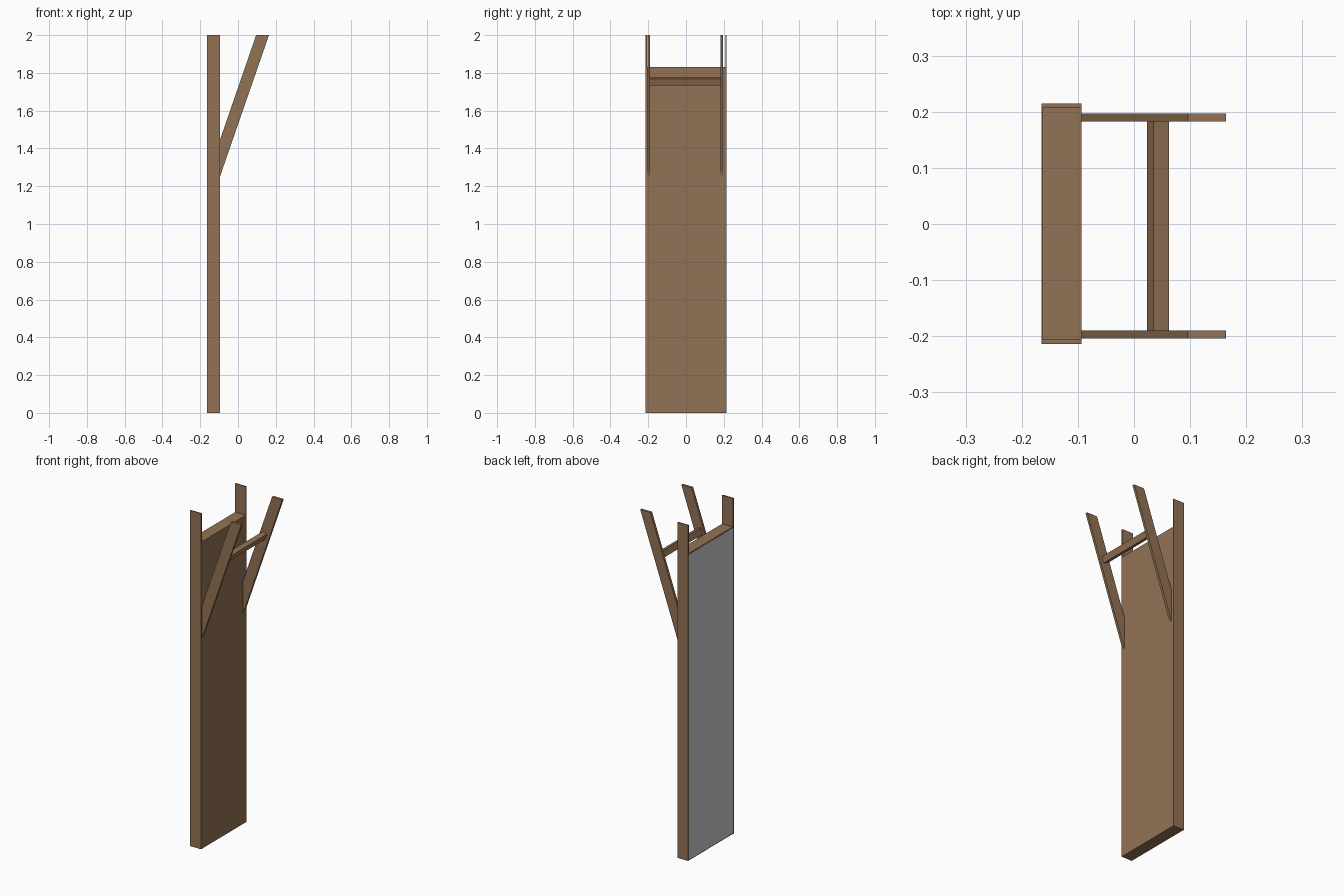
import bpy

if "Cube" in bpy.data.objects:
    bpy.data.objects.remove(bpy.data.objects["Cube"])

wood = bpy.data.materials.new("wood")
wood.diffuse_color = (0.29, 0.17, 0.09, 1)
wood.use_nodes = True
wood.node_tree.nodes["Principled BSDF"].inputs["Base Color"].default_value = wood.diffuse_color


def prism(name, profile, y0, y1, mat=wood):
    """Extrude an (x, z) outline, listed clockwise from the front, along y."""
    n = len(profile)
    verts = [(x, y, z) for y in (y0, y1) for x, z in profile]
    faces = [tuple(range(n))[::-1], tuple(range(n, 2 * n))]
    faces += [(i, (i + 1) % n, n + (i + 1) % n, n + i) for i in range(n)]
    mesh = bpy.data.meshes.new(name)
    mesh.from_pydata(verts, [], faces)
    obj = bpy.data.objects.new(name, mesh)
    bpy.context.collection.objects.link(obj)
    if mat:
        mesh.materials.append(mat)
    return obj


def rect(x0, x1, z0, z1):
    return [(x0, z0), (x0, z1), (x1, z1), (x1, z0)]


# Main board between the two uprights
prism("board", rect(-0.164, -0.094, 0, 1.83), -0.206, 0.208)

# Thin grey mirror sheet on the outer face of the board
prism("mirror_sheet", rect(-0.165, -0.164, 0.006, 1.824), -0.206, 0.208, None)

# Full-height side uprights
prism("upright_front", rect(-0.165, -0.094, 0, 2), -0.214, -0.206)
prism("upright_back", rect(-0.165, -0.094, 0, 2), 0.208, 0.215)

# Slanted arms, cut flat at the board and at the top
arm = [(-0.094, 1.255), (-0.094, 1.45), (0.096, 2.0), (0.164, 2.0)]
prism("arm_front", arm, -0.204, -0.190)
prism("arm_back", arm, 0.183, 0.197)

# Crossbar joining the arms, tilted to match their slope
bar = [(0.023, 1.742), (0.035, 1.777), (0.062, 1.768), (0.050, 1.733)]
prism("crossbar", bar, -0.190, 0.183)
